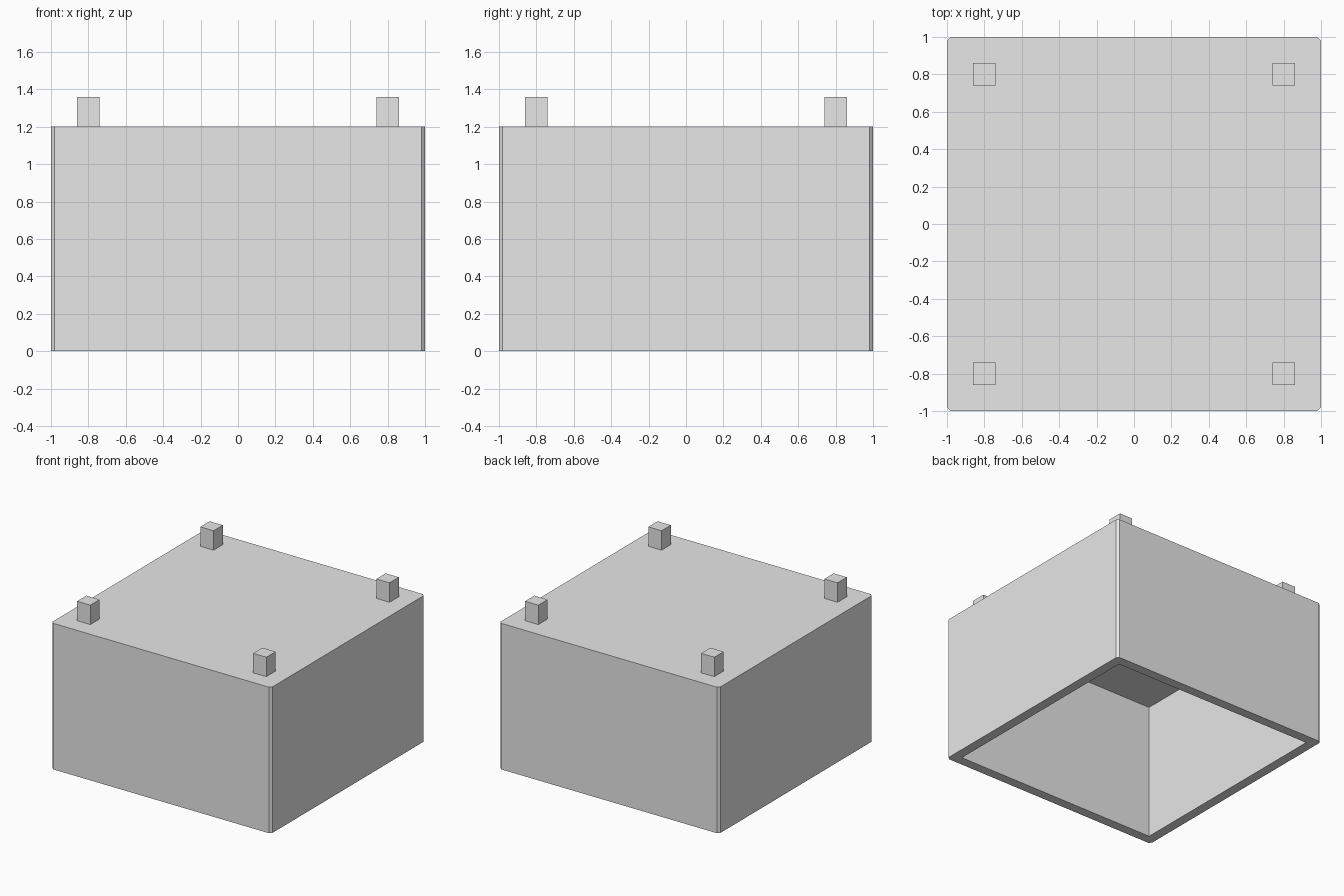
import bpy
import bmesh

if "Cube" in bpy.data.objects:
    bpy.data.objects.remove(bpy.data.objects["Cube"], do_unlink=True)

grey = bpy.data.materials.new("plain_grey")
grey.use_nodes = True
colour = (0.8, 0.8, 0.8, 1)
grey.diffuse_color = colour
grey.node_tree.nodes["Principled BSDF"].inputs["Base Color"].default_value = colour

HALF, HEIGHT, WALL, CHAMFER = 1.0, 1.2, 0.08, 0.02


def add_object(name, bm):
    mesh = bpy.data.meshes.new(name)
    bm.to_mesh(mesh)
    bm.free()
    mesh.materials.append(grey)
    obj = bpy.data.objects.new(name, mesh)
    bpy.context.collection.objects.link(obj)
    return obj


def box(size, centre):
    bm = bmesh.new()
    bmesh.ops.create_cube(bm, size=1)
    bmesh.ops.scale(bm, vec=size, verts=bm.verts)
    bmesh.ops.translate(bm, vec=centre, verts=bm.verts)
    return bm


# Hollow shell: chamfered upright edges, open underside
bm = box((2 * HALF, 2 * HALF, HEIGHT), (0, 0, HEIGHT / 2))
uprights = [e for e in bm.edges
            if abs(e.verts[0].co.z - e.verts[1].co.z) > HEIGHT / 2]
bmesh.ops.bevel(bm, geom=uprights, offset=CHAMFER, segments=1, affect='EDGES')
shell = add_object("shell", bm)

# Square cavity cut up into the shell
cut_height = HEIGHT - WALL + 0.2
inner = 2 * (HALF - WALL)
cutter = add_object("cavity_cutter",
                    box((inner, inner, cut_height),
                        (0, 0, HEIGHT - WALL - cut_height / 2)))
cutter.hide_render = True
cut = shell.modifiers.new("cavity", 'BOOLEAN')
cut.operation = 'DIFFERENCE'
cut.solver = 'EXACT'
cut.object = cutter
bpy.context.view_layer.objects.active = shell
bpy.ops.object.modifier_apply(modifier=cut.name)
bpy.data.objects.remove(cutter, do_unlink=True)

# Four square pegs on the top
for side, sx in (("left", 1), ("right", -1)):
    for end, sy in (("front", -1), ("back", 1)):
        add_object(f"{end}_{side}_peg",
                   box((0.12, 0.12, 0.16), (0.8 * sx, 0.8 * sy, HEIGHT + 0.08)))
